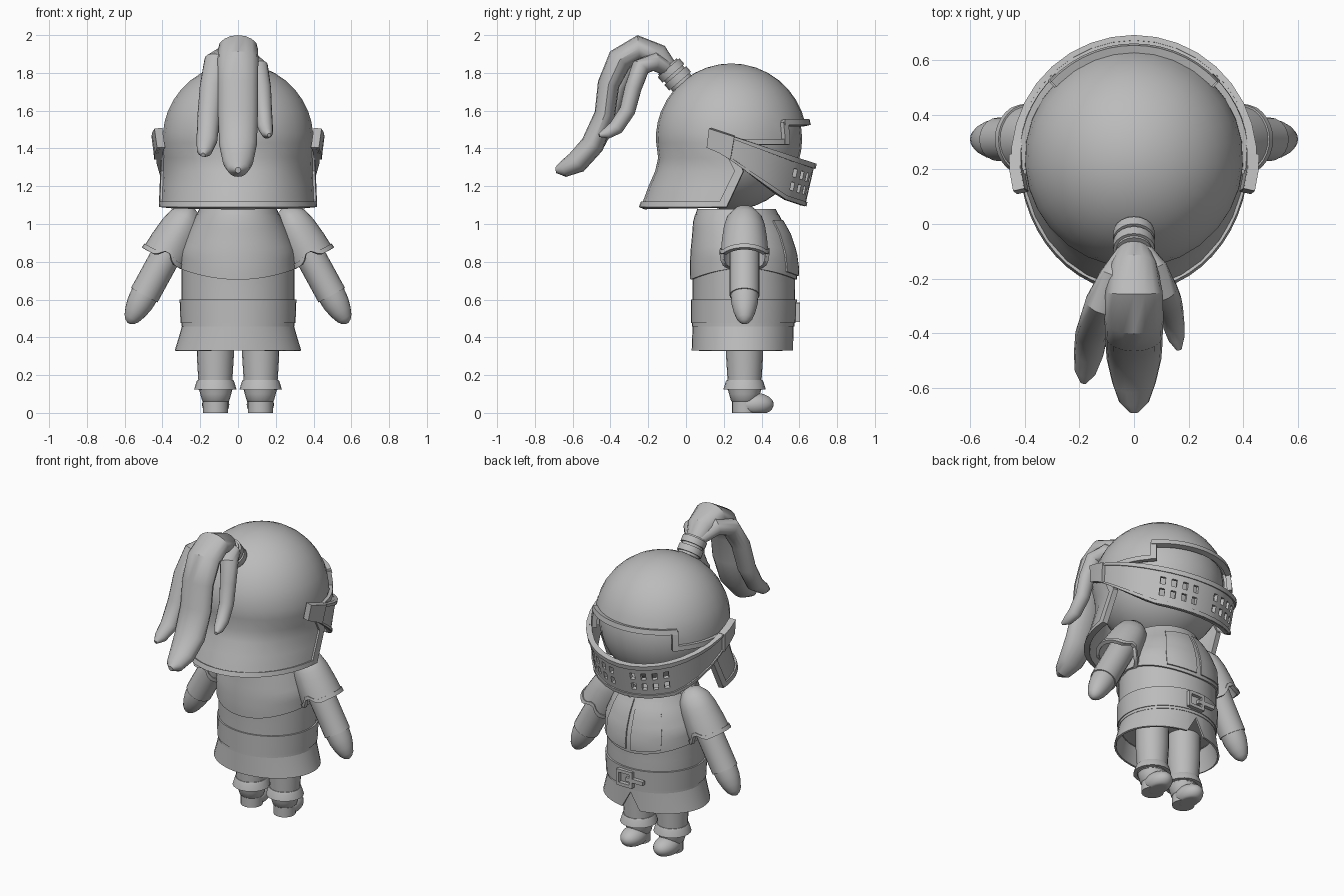
import bpy, bmesh, math
from mathutils import Vector as V

if "Cube" in bpy.data.objects:
    bpy.data.objects.remove(bpy.data.objects["Cube"])

grey = bpy.data.materials.new("plain grey")
grey.diffuse_color = (0.5, 0.5, 0.5, 1)
grey.use_nodes = True
grey.node_tree.nodes["Principled BSDF"].inputs["Base Color"].default_value = grey.diffuse_color


def finish(name, bm, thick=0, angle=35):
    me = bpy.data.meshes.new(name)
    bm.to_mesh(me)
    bm.free()
    ob = bpy.data.objects.new(name, me)
    bpy.context.collection.objects.link(ob)
    me.materials.append(grey)
    bpy.context.view_layer.objects.active = ob
    if thick:
        m = ob.modifiers.new("shell", 'SOLIDIFY')
        m.thickness, m.offset = thick, -1
        bpy.ops.object.modifier_apply(modifier=m.name)
    ob.data.shade_smooth()
    ob.data.set_sharp_from_angle(angle=math.radians(angle))
    return ob


def grid(name, f, us, vs, thick=0.015, keep=lambda u, v: True, flip=False):
    """Surface f(u, v) over two parameter lists; keep() leaves openings."""
    bm = bmesh.new()
    p = [[bm.verts.new(f(u, v)) for v in vs] for u in us]
    for i in range(len(us) - 1):
        for j in range(len(vs) - 1):
            if keep((us[i] + us[i + 1]) / 2, (vs[j] + vs[j + 1]) / 2):
                q = [p[i][j], p[i][j + 1], p[i + 1][j + 1], p[i + 1][j]]
                bm.faces.new(q[::-1] if flip else q)
    bmesh.ops.delete(bm, geom=[v for v in bm.verts if not v.link_faces], context='VERTS')
    bmesh.ops.remove_doubles(bm, verts=bm.verts, dist=0.0005)
    return finish(name, bm, thick)


def tube(name, pts, side, n=16):
    """Elliptic tube through (centre, radius along side, other radius)."""
    bm, rings = bmesh.new(), []
    cs = [V(p[0]) for p in pts]
    for i, (c, a, b) in enumerate(pts):
        t = (cs[min(i + 1, len(cs) - 1)] - cs[max(i - 1, 0)]).normalized()
        s = (V(side) - t * t.dot(V(side))).normalized()
        w = t.cross(s)
        rings.append([bm.verts.new(cs[i] + s * a * math.cos(k * math.tau / n)
                                   + w * b * math.sin(k * math.tau / n)) for k in range(n)])
    for r, q in zip(rings, rings[1:]):
        for k in range(n):
            bm.faces.new((r[k], r[(k + 1) % n], q[(k + 1) % n], q[k]))
    bm.faces.new(rings[0])
    bm.faces.new(rings[-1])
    bmesh.ops.recalc_face_normals(bm, faces=bm.faces)
    return finish(name, bm)


def ellipsoid(name, c, r, floor=-9):
    bm = bmesh.new()
    bmesh.ops.create_uvsphere(bm, u_segments=28, v_segments=18, radius=1)
    for v in bm.verts:
        v.co = V((c[0] + v.co.x * r[0], c[1] + v.co.y * r[1], max(floor, c[2] + v.co.z * r[2])))
    return finish(name, bm)


def box(name, c, s):
    bm = bmesh.new()
    bmesh.ops.create_cube(bm, size=1)
    for v in bm.verts:
        v.co = V([c[i] + v.co[i] * s[i] for i in range(3)])
    return finish(name, bm)


def lerp(table, z):
    for a, b in zip(table, table[1:]):
        if z <= b[0]:
            k = max(0, (z - a[0]) / (b[0] - a[0]))
            return [p + (q - p) * k for p, q in zip(a[1:], b[1:])]
    return table[-1][1:]


def sweep(a, b, n):
    return [a + (b - a) * i / n for i in range(n + 1)]


sin = lambda d: math.sin(math.radians(d))
cos = lambda d: math.cos(math.radians(d))
FULL = sweep(-180, 180, 40)

# Head inside the helmet
ellipsoid("head", (0, 0.24, 1.45), (0.375, 0.375, 0.375))


# Helmet: dome with a flared neck guard and a stepped face opening (face looks to +y)
def helmet(off=0):
    def f(a, z):
        r = 0.4 * math.sqrt(max(0, 1 - (max(0, z - 1.45) / 0.4) ** 2)) + off
        low = max(0, (1.33 - z) / 0.24)
        back = r - 0.015 * max(0, 1 - abs(z - 1.33) / 0.12) + 0.08 * low ** 1.2
        y = cos(a) * (r if cos(a) > 0 else back)
        slide = 0.45 * max(0, min(z - 1.09, 1.3 * (1.43 - z))) * abs(sin(a)) ** 4
        return V((sin(a) * (r + 0.01 * low), 0.24 + y + slide, z))
    return f


half = [0, 11, 22, 34, 45, 57, 69, 81, 94, 106, 118, 130, 143, 155, 167, 180]
around = [-a for a in half[:0:-1]] + half
levels = [1.09, 1.14, 1.2, 1.28, 1.35, 1.43, 1.48, 1.54] + [1.45 + 0.4 * sin(p) for p in (21, 31, 41, 51, 61, 71, 81, 90)]
grid("helmet", helmet(), around, levels, 0.022,
     lambda a, z: not ((abs(a) < 45 and z < 1.54) or (abs(a) < 94 and z < 1.43)))
grid("brow_rim", helmet(0.028), sweep(-47, 47, 14), [1.525, 1.555], 0.035)
for s in (1, -1):
    grid("brow_step", helmet(0.024), sorted([s * 43, s * 48]), [1.42, 1.47, 1.54], 0.03)
    grid("temple_rim", helmet(0.02), sorted(s * a for a in sweep(43, 96, 8)), [1.42, 1.45], 0.025)
    grid("cheek_rim", helmet(0.01), sorted([s * 93, s * 99]), [1.09, 1.15, 1.22, 1.28, 1.35, 1.42], 0.034)
grid("neck_rim", helmet(0.01), sweep(94, 266, 24), [1.09, 1.118], 0.034)


# Tilted visor with two rows of slots
def visor(off=0):
    def f(a, v):
        yt, yb = 0.24 + 0.442 * cos(a), 0.22 + 0.41 * cos(a)
        top = 1.48 - 0.335 * (yt - 0.2)
        bot = lerp([(0.1, 1.41), (0.2, 1.365), (0.52, 1.13), (0.64, 1.09)], yb)[0]
        return V((sin(a) * (0.425 + 0.015 * v + off), yb + (yt - yb) * v + cos(a) * off, bot + (top - bot) * v))
    return f


slots = [(8, 12), (17, 21), (26, 30), (35, 39)]
cols = [c for s in slots for c in s] + [50, 62, 74, 86, 96, 105]
cols = [-c for c in cols[::-1]] + [0] + cols
grid("visor", visor(), cols, [0, 0.25, 0.44, 0.56, 0.75, 1], 0.025,
     lambda a, v: not (any(p < abs(a) < q for p, q in slots) and (0.25 < v < 0.44 or 0.56 < v < 0.75)))
grid("visor_top_rim", visor(0.01), sweep(-105, 105, 20), [0.88, 1.0], 0.02)
grid("visor_bottom_rim", visor(0.008), sweep(-105, 105, 20), [0, 0.1], 0.02)
for s in (1, -1):
    grid("visor_hinge", visor(0.018), sorted(s * a for a in (88, 96, 105)), [0, 1], 0.04)

# Plume holder and three locks
ax = V((0, -0.65, 0.76))
base = V((0, -0.06, 1.79))
tube("plume_socket", [(base - ax * 0.07, .065, .065), (base + ax * 0.06, .065, .065)], (1, 0, 0), 20)
for t in (-0.025, 0.03):
    tube("plume_ring", [(base + ax * (t - 0.02), .076, .076), (base + ax * (t + 0.02), .076, .076)], (1, 0, 0), 20)
tube("plume_middle_lock", [((0, -.08, 1.81), .05, .045), ((0, -.15, 1.89), .085, .065), ((0, -.25, 1.93), .105, .07),
     ((0, -.35, 1.87), .108, .068), ((0, -.41, 1.74), .105, .058), ((0, -.43, 1.58), .105, .055),
     ((0, -.495, 1.42), .1, .062), ((0, -.58, 1.325), .08, .06), ((0, -.65, 1.29), .055, .043),
     ((0, -.69, 1.285), .015, .015)], (1, 0, 0))
tube("plume_left_lock", [((-.02, -.1, 1.83), .04, .04), ((-.07, -.2, 1.89), .06, .055), ((-.115, -.29, 1.86), .065, .055),
     ((-.14, -.36, 1.73), .062, .05), ((-.155, -.4, 1.57), .06, .048), ((-.165, -.47, 1.44), .055, .048),
     ((-.178, -.54, 1.385), .04, .035), ((-.185, -.58, 1.365), .012, .012)], (1, 0, 0))
tube("plume_right_lock", [((.02, -.09, 1.82), .04, .04), ((.07, -.17, 1.86), .055, .05), ((.105, -.24, 1.83), .055, .05),
     ((.125, -.28, 1.72), .05, .045), ((.135, -.31, 1.6), .045, .042), ((.145, -.37, 1.51), .04, .04),
     ((.155, -.42, 1.48), .03, .03), ((.165, -.46, 1.47), .01, .01)], (1, 0, 0))

# Torso: height, half width, back y, front y
BODY = [(.33, .335, .03, .57), (.46, .295, .035, .57), (.6, .3, .035, .578), (.7, .3, .035, .575), (.76, .3, .032, .58),
        (.85, .298, .035, .568), (.95, .258, .045, .535), (1.02, .222, .05, .495), (1.08, .195, .07, .465)]


def body(a, z, off):
    rx, y0, y1 = lerp(BODY, z)
    return V((sin(a) * (rx + off), (y0 + y1) / 2 + cos(a) * ((y1 - y0) / 2 + off), z))


def layer(lo, hi, off):
    def f(a, v):
        b = lo(a) if callable(lo) else lo
        return body(a, b + (hi - b) * v, off)
    return f


hem = lambda a: 0.735 - 0.03 * cos(2 * a)
grid("tunic", layer(0.46, 1.08, 0), FULL, sweep(0, 1, 12))
grid("torso_base", lambda a, k: V((0, 0.3, 0.46)) + (body(a, 0.46, 0) - V((0, 0.3, 0.46))) * (1 - k), FULL, [0, 1], 0.005, flip=True)
grid("torso_top", lambda a, k: V((0, 0.27, 1.07)) + (body(a, 1.07, 0) - V((0, 0.27, 1.07))) * (1 - k), FULL, [0, 1], 0.005)
grid("cuirass", layer(hem, 1.05, 0.012), FULL, sweep(0, 1, 9), 0.02)
grid("neck_collar", layer(1.05, 1.08, 0.01), FULL, [0, 1], 0.025)
for s in (1, -1):
    grid("breastplate", layer(lambda a: hem(a) + 0.02, 1.02, 0.02), sorted(s * a for a in sweep(3, 38, 6)), sweep(0, 1, 8), 0.02)

# Belt, buckle and skirt with a front notch
grid("belt", layer(0.475, 0.6, 0.009), FULL, [0, 0.5, 1], 0.02)
grid("belt_lower_edge", layer(0.458, 0.478, 0.004), FULL, [0, 1], 0.02)
for x, z, w, h in ((.02, .575, .1, .02), (.02, .49, .1, .02), (.07, .532, .02, .1), (-.025, .532, .02, .1), (-.05, .532, .12, .025)):
    box("buckle_bar", (x, 0.592, z), (w, 0.025, h))
grid("skirt", layer(lambda a: 0.33 + 0.11 * max(0, 1 - abs(a) / 11), 0.465, 0),
     sorted(set(FULL + [-11, 11])), [0, 0.5, 1], 0.012)

# Arms, sleeves, legs and boots, both sides
for s in (1, -1):
    side = "right" if s > 0 else "left"
    P, A, E = V((s * .29, .31, 1.0)), V((s * .48, 0, -.877)), V((s * .877, 0, .48))
    at = lambda prof: [(P + A * t, r, r) for t, r in prof]
    tube(side + "_arm", at([(-.02, .06), (.1, .08), (.25, .08), (.43, .08)]), (0, 1, 0), 20)
    tube(side + "_glove", at([(.4, .074), (.425, .074), (.48, .07), (.53, .058), (.57, .042), (.59, .026), (.6, .008)]), (0, 1, 0), 20)

    def sleeve(off):
        def f(a, v):
            end = 0.215 - 0.055 * max(0, 1 - abs(abs(a) - 90) / 24)
            t = -0.09 + (end + 0.09) * v
            r = lerp([(0, 0), (.06, .045), (.2, .078), (.4, .094), (.7, .105), (1, .111)], v)[0] + off
            return P + A * t + (E * cos(a) + V((0, 1, 0)) * sin(a)) * r
        return f
    ring = sweep(-180, 180, 30)
    grid(side + "_sleeve", sleeve(0), ring, [0, .06, .2, .4, .55, .7, .85, 1], 0.015, flip=s > 0)
    grid(side + "_sleeve_rim", sleeve(0.007), ring, [0.92, 1], 0.015, flip=s > 0)

    up = lambda x, prof: [((s * x, .31, z), r, r) for z, r in prof]
    tube(side + "_leg", up(.12, [(.12, .09), (.17, .09), (.3, .098), (.5, .1)]), (1, 0, 0), 20)
    tube(side + "_leg_cuff", up(.12, [(.125, .112), (.165, .1), (.175, .094)]), (1, 0, 0), 20)
    tube(side + "_boot", up(.118, [(0, .066), (.06, .066), (.065, .072), (.1, .082), (.13, .09)]), (1, 0, 0), 20)
    ellipsoid(side + "_toe", (s * .118, .36, .045), (.072, .104, .062), 0)
